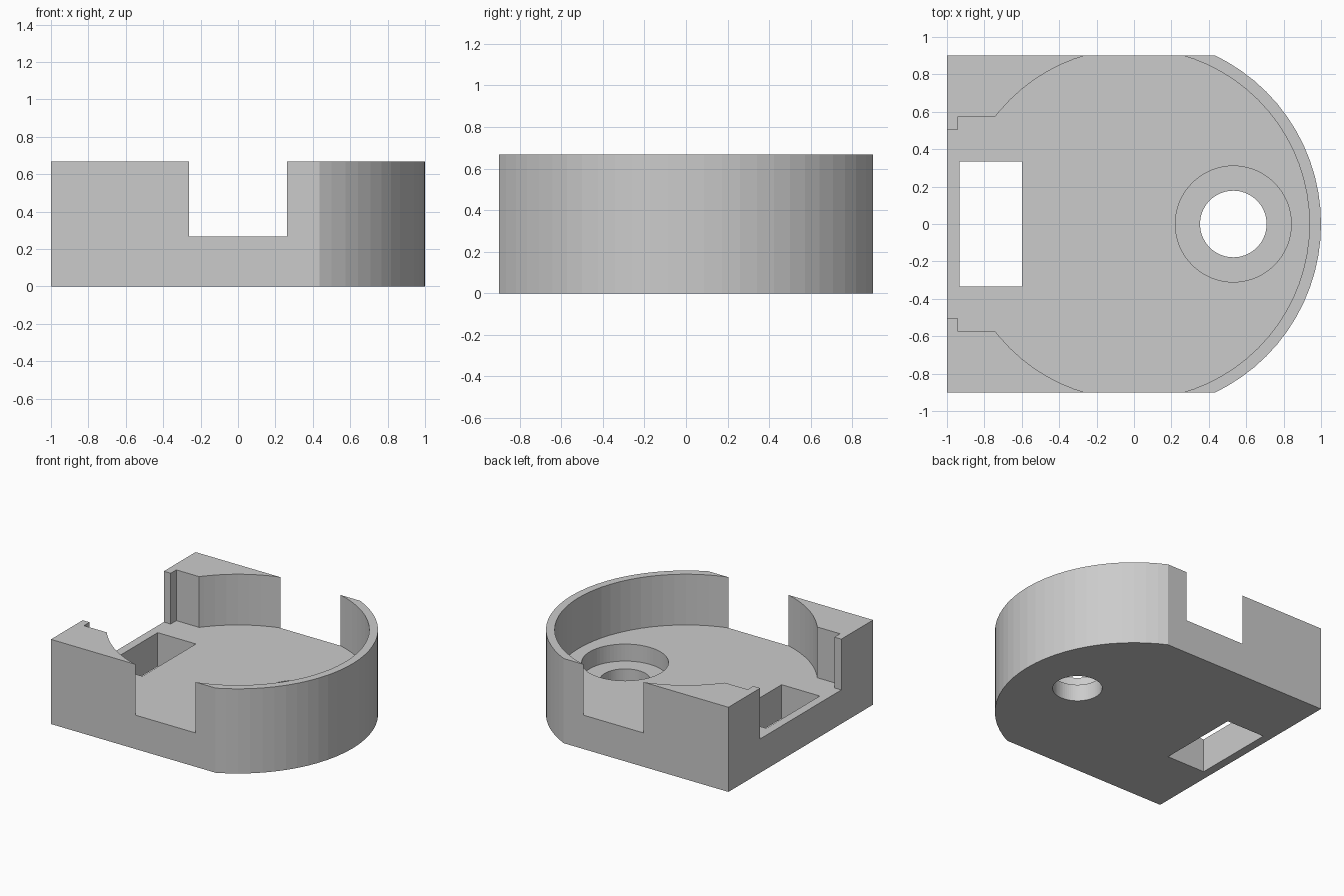
import bpy, bmesh
from math import radians, degrees, asin, sin, cos

cube = bpy.data.objects.get("Cube")
if cube:
    bpy.data.objects.remove(cube, do_unlink=True)

HEIGHT, FLOOR, LEDGE = 0.667, 0.267, 0.133
HALF_WIDTH, INNER_R = 0.9, 0.938
SLOT_Y, LIP_Y = 0.575, 0.505

grey = bpy.data.materials.new("light grey plastic")
grey.use_nodes = True
grey.diffuse_color = (0.6, 0.6, 0.6, 1)
grey.node_tree.nodes["Principled BSDF"].inputs["Base Color"].default_value = (0.6, 0.6, 0.6, 1)


def arc(radius, end, centre=0.0):
    """Points from -end to +end degrees, on five degree steps between."""
    steps = [a for a in range(-180, 181, 5) if abs(a) < end - 0.5]
    return [(centre + radius * cos(radians(a)), radius * sin(radians(a)))
            for a in [-end, *steps, end]]


def prism(name, outline, bottom, top):
    """Extrude a counter-clockwise outline into a closed solid."""
    bm = bmesh.new()
    face = bm.faces.new([bm.verts.new((x, y, bottom)) for x, y in outline])
    result = bmesh.ops.extrude_face_region(bm, geom=[face])
    for item in result["geom"]:
        if isinstance(item, bmesh.types.BMVert):
            item.co.z = top
    bmesh.ops.recalc_face_normals(bm, faces=bm.faces)
    mesh = bpy.data.meshes.new(name)
    bm.to_mesh(mesh)
    bm.free()
    mesh.materials.append(grey)
    obj = bpy.data.objects.new(name, mesh)
    bpy.context.collection.objects.link(obj)
    return obj


def circle(radius, centre):
    return arc(radius, 180, centre)[:-1]


# Body: round at one end, square at the other, flat sides
body = prism("housing", [(-1, -HALF_WIDTH), *arc(1, degrees(asin(HALF_WIDTH))),
                         (-1, HALF_WIDTH)], 0, HEIGHT)

# Pocket: round recess breaking through the sides, with a stepped end opening
slot_end = [(-0.94, SLOT_Y), (-0.94, LIP_Y), (-1.1, LIP_Y)]
pocket = (arc(INNER_R, 180 - degrees(asin(SLOT_Y / INNER_R))) + slot_end
          + [(x, -y) for x, y in reversed(slot_end)])

# Window, counterbore and through hole in the floor
window = [(-0.933, -0.333), (-0.6, -0.333), (-0.6, 0.333), (-0.933, 0.333)]
cutters = [
    prism("pocket_cutter", pocket, FLOOR, 1),
    prism("window_cutter", window, -0.2, 0.5),
    prism("counterbore_cutter", circle(0.31, 0.531), LEDGE, 0.5),
    prism("hole_cutter", circle(0.178, 0.531), -0.2, 0.5),
]
for cutter in cutters:
    cutter.hide_render = True
    cut = body.modifiers.new(cutter.name, "BOOLEAN")
    cut.operation = "DIFFERENCE"
    cut.solver = "EXACT"
    cut.object = cutter

# Bake the cuts and discard the cutters
bpy.context.view_layer.update()
baked = bpy.data.meshes.new_from_object(body.evaluated_get(bpy.context.evaluated_depsgraph_get()))
body.modifiers.clear()
body.data = baked
for cutter in cutters:
    bpy.data.objects.remove(cutter, do_unlink=True)
